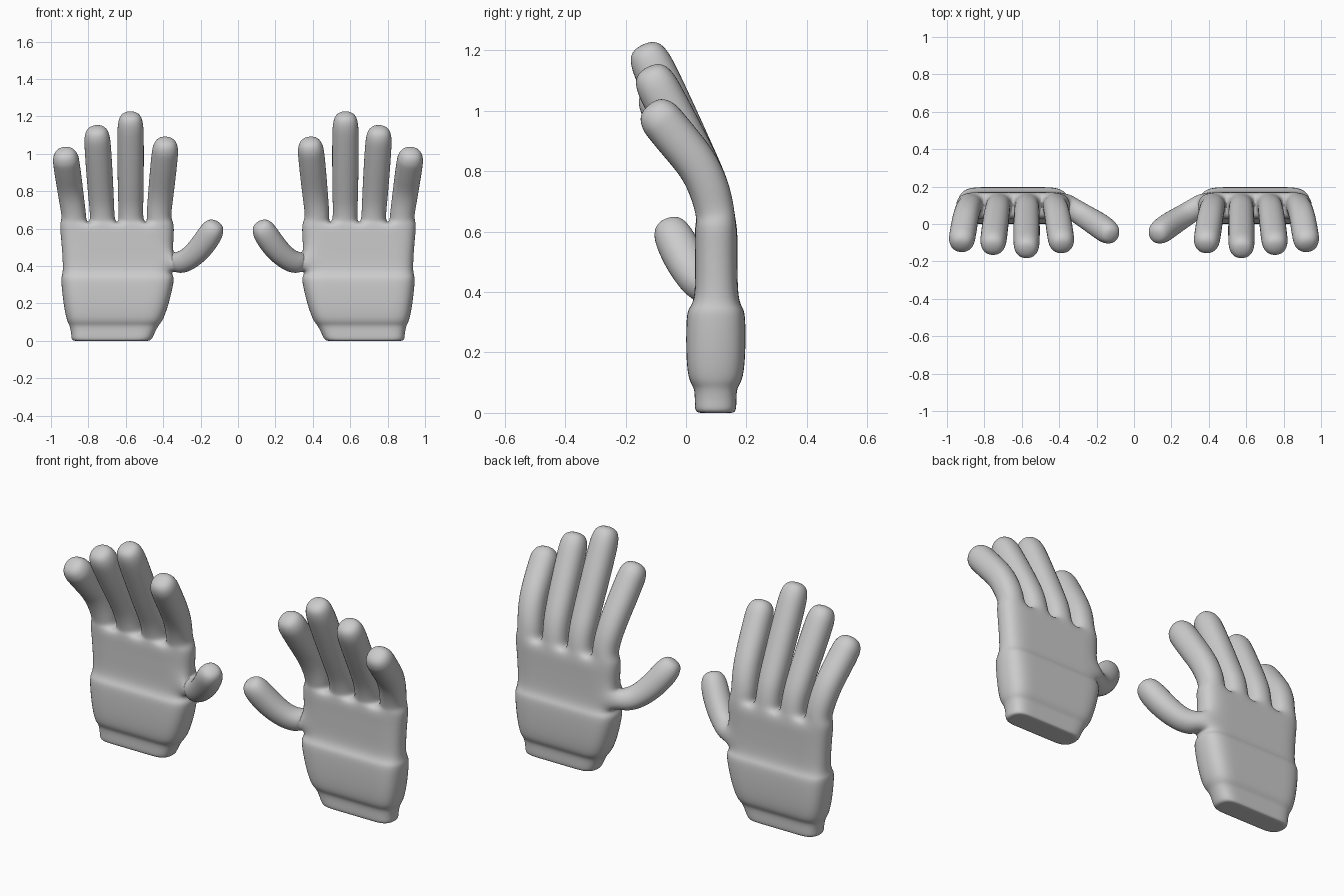
import bpy, bmesh
from mathutils import Vector

if "Cube" in bpy.data.objects:
    bpy.data.objects.remove(bpy.data.objects["Cube"])

bm = bmesh.new()


def skin(a, b):
    """Bridge two closed loops of equal length with quads."""
    n = len(a)
    return [bm.faces.new((a[i], a[(i + 1) % n], b[(i + 1) % n], b[i])) for i in range(n)]


def digit(base, path, side):
    """Extrude a four-sided cage from a base quad; path holds (point, half width)."""
    pts = [Vector(p) for p, h in path]
    loop = base
    for i, (p, h) in enumerate(path):
        t = (pts[min(i + 1, len(pts) - 1)] - pts[max(i - 1, 0)]).normalized()
        s = (side - t * side.dot(t)).normalized()
        n = s.cross(t)
        new = [bm.verts.new(pts[i] + (s * u + n * v) * h)
               for u, v in ((-1, 1), (1, 1), (1, -1), (-1, -1))]
        skin(loop, new)
        loop = new
    bm.faces.new(loop)


# cuff and palm cross-sections: z, x min, x max, front y, back y
sections = [
    (0.000, 0.490, 0.860, 0.055, 0.145),
    (0.000, 0.460, 0.895, 0.030, 0.165),
    (0.035, 0.445, 0.895, 0.029, 0.167),
    (0.085, 0.420, 0.905, 0.029, 0.167),
    (0.105, 0.398, 0.920, 0.008, 0.188),
    (0.190, 0.366, 0.938, 0.000, 0.197),
    (0.315, 0.336, 0.952, 0.001, 0.197),
    (0.345, 0.338, 0.950, 0.008, 0.190),
    (0.372, 0.355, 0.940, 0.030, 0.172),
    (0.480, 0.343, 0.946, 0.030, 0.170),
    (0.560, 0.338, 0.953, 0.030, 0.170),
    (0.625, 0.335, 0.960, 0.028, 0.170),
]
rings = []
for z, x0, x1, y0, y1 in sections:
    xs = [x0 + (x1 - x0) * i / 4 for i in range(5)]
    rings.append([bm.verts.new((x, y0, z)) for x in xs]
                 + [bm.verts.new((x, y1, z)) for x in reversed(xs)])
sides = [skin(a, b) for a, b in zip(rings, rings[1:])]
for i in range(4):
    r = rings[0]
    bm.faces.new((r[i], r[i + 1], r[8 - i], r[9 - i]))

# fingers, index to little: base x, tip x, tip y, top z
top = rings[-1]
for i, (xb, xt, yt, zt) in enumerate([(0.425, 0.383, -0.125, 1.11), (0.573, 0.575, -0.145, 1.25),
                                      (0.725, 0.757, -0.13, 1.175), (0.876, 0.928, -0.125, 1.05)]):
    end = Vector((xt, yt, zt - 0.028))
    at = lambda z: xb + (xt - xb) * (z - 0.66) / (zt - 0.69)
    knuckle = Vector((at(0.82), 0.042, 0.82))
    path = [((xb, 0.097, 0.665), 0.070), ((at(0.74), 0.079, 0.74), 0.073), (knuckle, 0.075)]
    length = (end - knuckle).length
    for d, h in ((0.35, 0.077), (0.7, 0.077), (1 - 0.05 / length, 0.074), (1, 0.046)):
        path.append((knuckle.lerp(end, d), h))
    digit([top[i], top[i + 1], top[8 - i], top[9 - i]], path, Vector((1, 0, 0)))

# thumb grows out of the palm's inner edge
k = 8
bm.faces.remove(sides[k][9])
lo, hi = rings[k], rings[k + 1]
digit([hi[0], hi[9], lo[9], lo[0]],
      [((0.325, 0.080, 0.415), 0.064), ((0.270, 0.045, 0.430), 0.066),
       ((0.205, 0.005, 0.490), 0.072), ((0.155, -0.030, 0.560), 0.073),
       ((0.130, -0.052, 0.605), 0.066), ((0.114, -0.066, 0.638), 0.038)],
      Vector((-0.27, 0.91, 0.27)))

bmesh.ops.recalc_face_normals(bm, faces=bm.faces)
for f in bm.faces:
    f.smooth = True
mesh = bpy.data.meshes.new("hands")
bm.to_mesh(mesh)
bm.free()
hands = bpy.data.objects.new("hands", mesh)
bpy.context.collection.objects.link(hands)

# mirrored pair, smoothed
mirror = hands.modifiers.new("mirror", 'MIRROR')
mirror.use_mirror_merge = False
subsurf = hands.modifiers.new("subdivision", 'SUBSURF')
subsurf.levels = subsurf.render_levels = 3
